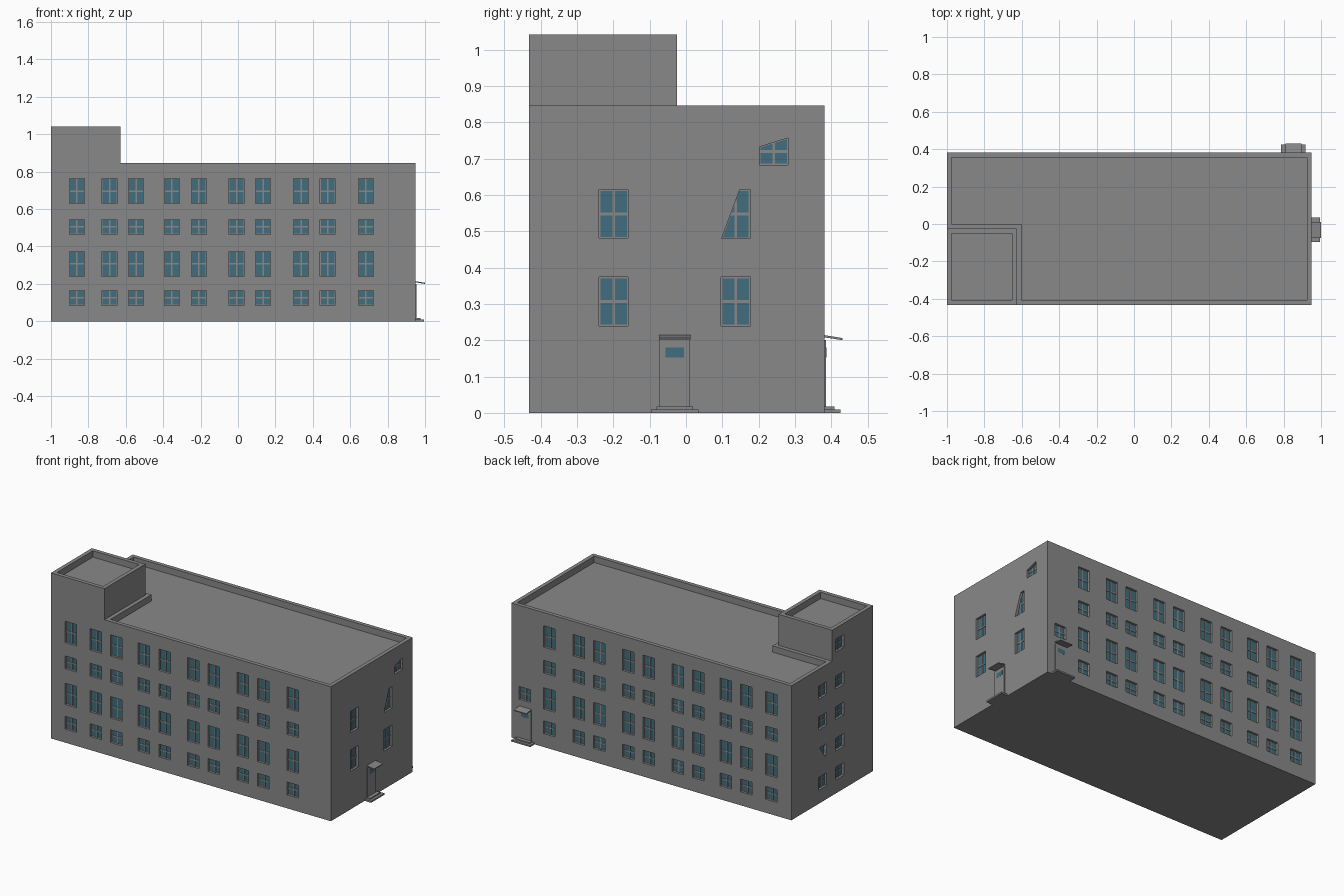
import bpy, bmesh
from mathutils import Vector

if "Cube" in bpy.data.objects:
    bpy.data.objects.remove(bpy.data.objects["Cube"])

X0, X1, Y0, Y1 = -1.0, 0.949, -0.432, 0.381    # main block
TX, TY = -0.627, -0.025                        # tower inner corner
H, HT = 0.846, 1.041                           # roof and tower heights
RIM, SUNK, DEPTH = 0.025, 0.04, 0.015          # parapet width, roof drop, window recess


def material(name, rgb):
    m = bpy.data.materials.new(name)
    m.diffuse_color = (*rgb, 1)
    m.use_nodes = True
    m.node_tree.nodes["Principled BSDF"].inputs["Base Color"].default_value = m.diffuse_color
    return m


GREY = material("concrete_grey", (0.25, 0.25, 0.25))
TEAL = material("glass_teal", (0.052, 0.155, 0.205))

# Each wall: origin, horizontal direction, outward normal
WALLS = {
    "front": (Vector((0, Y0, 0)), Vector((1, 0, 0)), Vector((0, -1, 0))),
    "back": (Vector((0, Y1, 0)), Vector((1, 0, 0)), Vector((0, 1, 0))),
    "right": (Vector((X1, 0, 0)), Vector((0, 1, 0)), Vector((1, 0, 0))),
    "left": (Vector((X0, 0, 0)), Vector((0, 1, 0)), Vector((-1, 0, 0))),
}


def rect(u0, u1, z0, z1):
    return [(u0, z0), (u1, z0), (u1, z1), (u0, z1)]


def prism(bm, wall, poly, d0, d1, drop=0):
    """Extrude a wall-plane polygon from depth d0 to d1; drop lowers the outer end."""
    o, u, n = WALLS[wall]
    a = [bm.verts.new(o + u * p + n * d0 + Vector((0, 0, z))) for p, z in poly]
    b = [bm.verts.new(o + u * p + n * d1 + Vector((0, 0, z - drop))) for p, z in poly]
    bm.faces.new(a)
    bm.faces.new(b[::-1])
    for i in range(len(a)):
        j = (i + 1) % len(a)
        bm.faces.new((a[j], a[i], b[i], b[j]))


def finish(bm, name, mat):
    bmesh.ops.recalc_face_normals(bm, faces=bm.faces)
    me = bpy.data.meshes.new(name)
    bm.to_mesh(me)
    bm.free()
    me.materials.append(mat)
    ob = bpy.data.objects.new(name, me)
    bpy.context.collection.objects.link(ob)
    return ob


def raise_faces(bm, faces, dz, keep=False):
    """Extrude faces by dz, dropping the originals unless kept."""
    r = bmesh.ops.extrude_face_region(bm, geom=faces, use_keep_orig=True)["geom"]
    bmesh.ops.translate(bm, vec=(0, 0, dz), verts=[g for g in r if isinstance(g, bmesh.types.BMVert)])
    new = [g for g in r if isinstance(g, bmesh.types.BMFace)]
    if not keep:
        bmesh.ops.delete(bm, geom=[f for f in faces if f.is_valid], context="FACES_ONLY")
    return new


# Building shell: L-shaped roof plus corner tower, both with sunken roofs
bm = bmesh.new()
ring = [(TX, Y0), (X1, Y0), (X1, Y1), (X0, Y1), (X0, TY), (TX, TY)]
v = [bm.verts.new((x, y, 0)) for x, y in ring]
corner = bm.verts.new((X0, Y0, 0))
ground = [bm.faces.new(v), bm.faces.new((corner, v[0], v[5], v[4]))]
tops = sorted(raise_faces(bm, ground, H, keep=True), key=lambda f: f.calc_area())
roofs = raise_faces(bm, [tops[0]], HT - H) + [tops[1]]
bmesh.ops.recalc_face_normals(bm, faces=bm.faces)
for roof in roofs:
    bmesh.ops.inset_individual(bm, faces=[roof], thickness=RIM, use_even_offset=True)
    raise_faces(bm, [roof], -SUNK)
shell = finish(bm, "building_shell", GREY)

# Window layout
windows = []


def add(wall, u, z, h):
    windows.append((wall, rect(u - 0.04, u + 0.04, z - h / 2, z + h / 2)))


COLUMNS = [-0.861, -0.687, -0.545, -0.353, -0.209, -0.008, 0.134, 0.337, 0.479, 0.684]
ROWS = [(0.125, 0.08), (0.3065, 0.134), (0.505, 0.08), (0.696, 0.134)]
for wall in ("front", "back"):
    for u in COLUMNS:
        for z, h in ROWS:
            add(wall, u, z, h)
add("back", 0.855, 0.295, 0.08)
for u, z in ((-0.199, 0.3065), (-0.199, 0.548), (0.137, 0.3065)):
    add("right", u, z, 0.134)
for z in (0.125, 0.3075, 0.505, 0.6975, 0.93):
    add("left", -0.10, z, 0.08)
for z in (0.125, 0.505, 0.6975):
    add("left", 0.07, z, 0.08)
# Slanted windows
windows.append(("right", [(0.098, 0.48), (0.176, 0.48), (0.176, 0.615), (0.148, 0.615)]))
windows.append(("right", [(0.202, 0.683), (0.281, 0.683), (0.281, 0.757), (0.202, 0.732)]))
windows.append(("left", [(0.04, 0.268), (0.10, 0.348), (0.03, 0.348)]))


def span(poly, axis, c):
    """Range of the polygon along the other axis where axis == c."""
    hits = []
    for p, q in zip(poly, poly[1:] + poly[:1]):
        if (p[axis] - c) * (q[axis] - c) < 0:
            t = (c - p[axis]) / (q[axis] - p[axis])
            hits.append(p[1 - axis] + t * (q[1 - axis] - p[1 - axis]))
    return min(hits), max(hits)


# Recess cutters, glass panes and crossed glazing bars
cut, panes, bars = bmesh.new(), bmesh.new(), bmesh.new()
B = 0.004
for wall, poly in windows:
    prism(cut, wall, poly, -DEPTH, 0.02)
    us, zs = [p[0] for p in poly], [p[1] for p in poly]
    cu, cz = (min(us) + max(us)) / 2, (min(zs) + max(zs)) / 2
    su, sz = 1 - 0.007 / (max(us) - min(us)), 1 - 0.007 / (max(zs) - min(zs))
    glass = [(cu + (a - cu) * su, cz + (b - cz) * sz) for a, b in poly]
    prism(panes, wall, glass, -DEPTH - 0.001, -DEPTH + 0.001)
    if len(poly) == 4:
        z0, z1 = span(poly, 0, cu)
        prism(bars, wall, rect(cu - B, cu + B, z0, z1), -DEPTH, -DEPTH + 0.004)
        u0, u1 = span(poly, 1, cz)
        prism(bars, wall, rect(u0, u1, cz - B, cz + B), -DEPTH, -DEPTH + 0.0035)
cutter = finish(cut, "window_cutter", GREY)
cutter.hide_render = True
finish(panes, "window_panes", TEAL)
finish(bars, "glazing_bars", GREY)

# Cut the recesses into the shell
mod = shell.modifiers.new("recesses", "BOOLEAN")
mod.operation, mod.solver, mod.object = "DIFFERENCE", "EXACT", cutter
bpy.context.view_layer.update()
shell_mesh = bpy.data.meshes.new_from_object(shell.evaluated_get(bpy.context.evaluated_depsgraph_get()))
shell.modifiers.clear()
shell.data = shell_mesh
bpy.data.objects.remove(cutter)

# Entrances: door leaf, small window, sloped canopy and two steps
for wall, u in (("right", -0.031), ("back", 0.852)):
    parts = [
        ("door", rect(u - 0.042, u + 0.042, 0.017, 0.2), 0, 0.005, 0, GREY),
        ("door_window", rect(u - 0.025, u + 0.025, 0.152, 0.18), 0.004, 0.0055, 0, TEAL),
        ("door_canopy", rect(u - 0.043, u + 0.043, 0.208, 0.214), 0, 0.05, 0.008, GREY),
        ("lower_step", rect(u - 0.066, u + 0.066, 0, 0.01), 0, 0.045, 0, GREY),
        ("upper_step", rect(u - 0.05, u + 0.05, 0.01, 0.017), 0, 0.028, 0, GREY),
    ]
    for name, poly, d0, d1, drop, mat in parts:
        bm = bmesh.new()
        prism(bm, wall, poly, d0, d1, drop)
        finish(bm, wall + "_" + name, mat)
